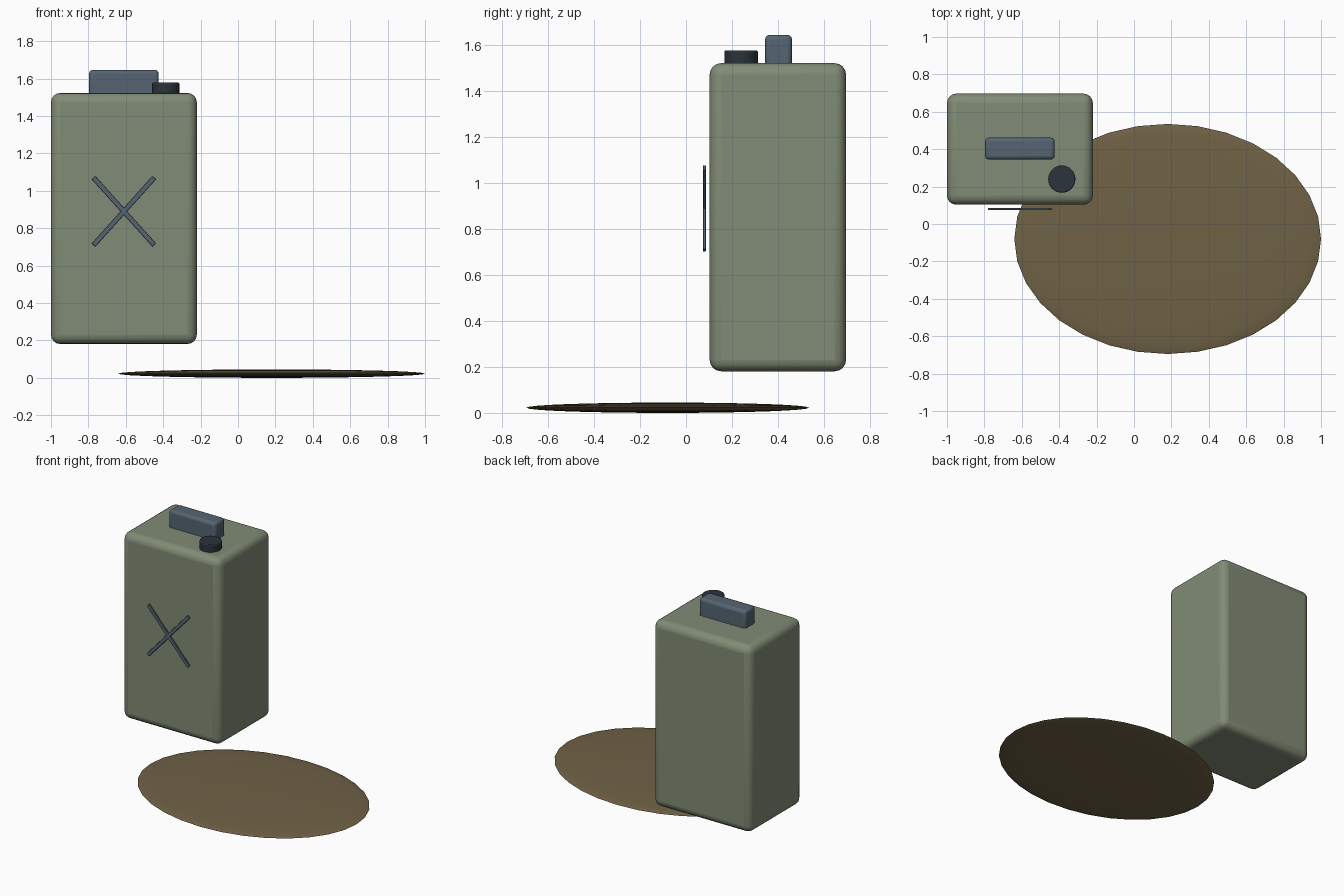
import bpy
from math import radians

if "Cube" in bpy.data.objects:
    bpy.data.objects.remove(bpy.data.objects["Cube"])


def material(name, rgb):
    m = bpy.data.materials.new(name)
    m.diffuse_color = (*rgb, 1)
    m.use_nodes = True
    m.node_tree.nodes["Principled BSDF"].inputs["Base Color"].default_value = m.diffuse_color
    return m


olive = material("olive_paint", (0.22, 0.26, 0.18))
steel = material("blue_steel", (0.09, 0.13, 0.17))
black = material("dark_cap", (0.025, 0.033, 0.045))
mud = material("brown_mud", (0.16, 0.12, 0.06))


def finish(name, mat, bevel=0, segments=3):
    ob = bpy.context.object
    ob.name = name
    ob.data.materials.append(mat)
    bpy.ops.object.transform_apply(location=False, rotation=False, scale=True)
    if bevel:
        mod = ob.modifiers.new("bevel", 'BEVEL')
        mod.width = bevel
        mod.segments = segments
        mod.limit_method = 'ANGLE'
    bpy.ops.object.shade_smooth_by_angle(angle=radians(35))
    return ob


def box(name, loc, size, mat, bevel=0, segments=3, rot_y=0):
    bpy.ops.mesh.primitive_cube_add(size=1, location=loc, rotation=(0, rot_y, 0))
    bpy.context.object.scale = size
    return finish(name, mat, bevel, segments)


# Can body
box("can_body", (-0.61, 0.40, 0.852), (0.78, 0.594, 1.342), olive, 0.05, 4)

# Carry handle
box("handle", (-0.61, 0.403, 1.573), (0.372, 0.117, 0.147), steel, 0.02)

# Filler cap
bpy.ops.mesh.primitive_cylinder_add(vertices=32, radius=0.073, depth=0.08,
                                    location=(-0.386, 0.24, 1.538))
finish("filler_cap", black, 0.006, 2)

# Crossed bars in front of the can
for side, label in ((1, "falling"), (-1, "rising")):
    box(f"cross_bar_{label}", (-0.61, 0.08, 0.89), (0.485, 0.012, 0.025),
        steel, 0.003, 2, side * radians(48))

# Flat mud patch
bpy.ops.mesh.primitive_uv_sphere_add(segments=32, ring_count=16, radius=1,
                                     location=(0.18, -0.08, 0.0225))
bpy.context.object.scale = (0.82, 0.615, 0.0225)
finish("ground_patch", mud)
